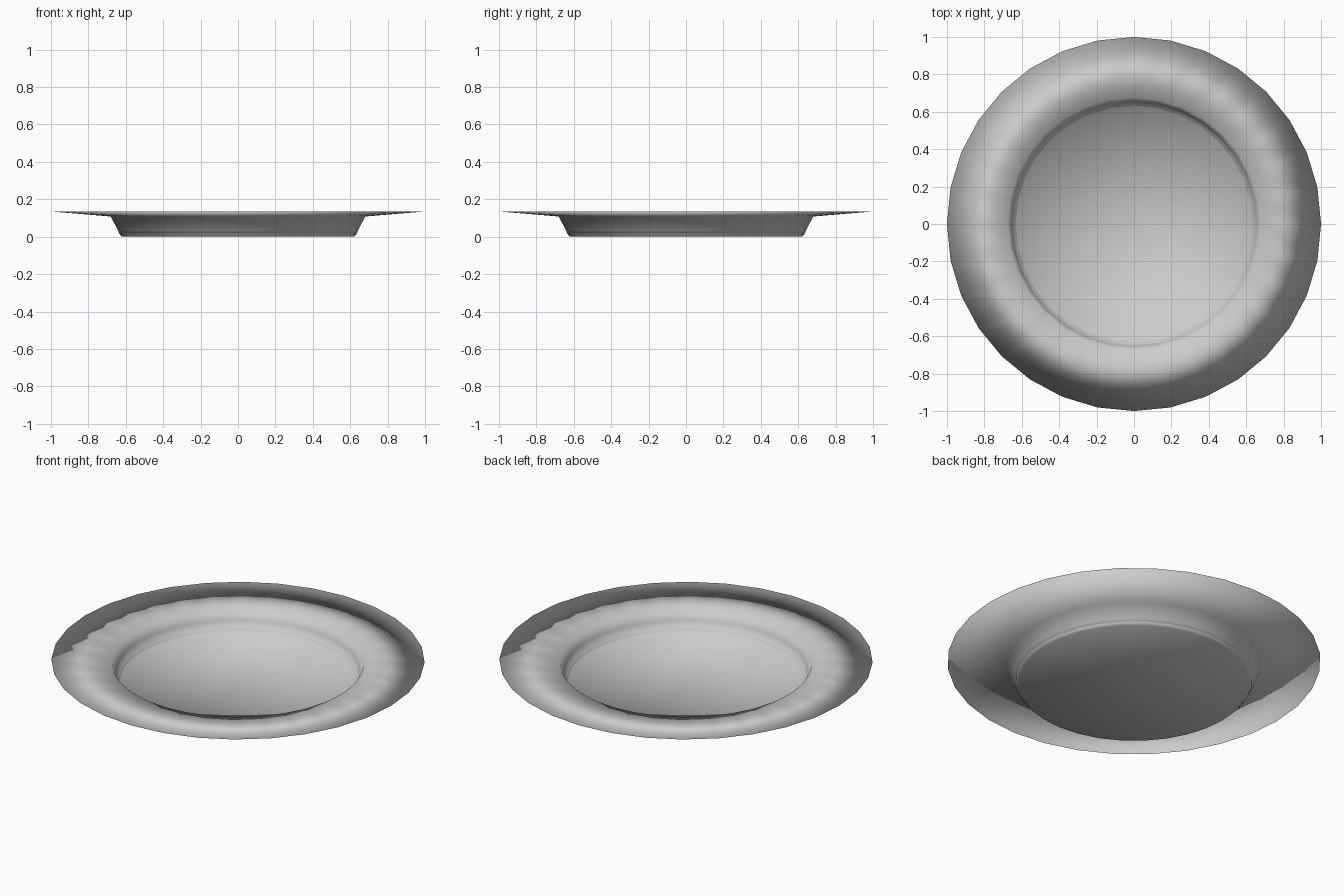
import bpy, bmesh, math

if "Cube" in bpy.data.objects:
    bpy.data.objects.remove(bpy.data.objects["Cube"])

# Plate cross-section (radius, height): underside centre -> rim -> upper centre
PROFILE = [
    (0.0, 0.0), (0.62, 0.0), (0.63, 0.01), (0.68, 0.108),
    (1.0, 0.135),
    (0.675, 0.117), (0.655, 0.07), (0.635, 0.016), (0.0, 0.012),
]
SIDES = 32

# Lathe the cross-section around z
bm = bmesh.new()
verts = [bm.verts.new((r, 0, z)) for r, z in PROFILE]
edges = [bm.edges.new(pair) for pair in zip(verts, verts[1:])]
bmesh.ops.spin(bm, geom=verts + edges, cent=(0, 0, 0), axis=(0, 0, 1),
               angle=math.tau, steps=SIDES)
bmesh.ops.remove_doubles(bm, verts=bm.verts, dist=0.0005)
bmesh.ops.recalc_face_normals(bm, faces=bm.faces)

# Smooth shading runs over the whole dish, including the thin rim
for face in bm.faces:
    face.smooth = True

mesh = bpy.data.meshes.new("plate")
bm.to_mesh(mesh)
bm.free()
plate = bpy.data.objects.new("plate", mesh)
bpy.context.collection.objects.link(plate)
